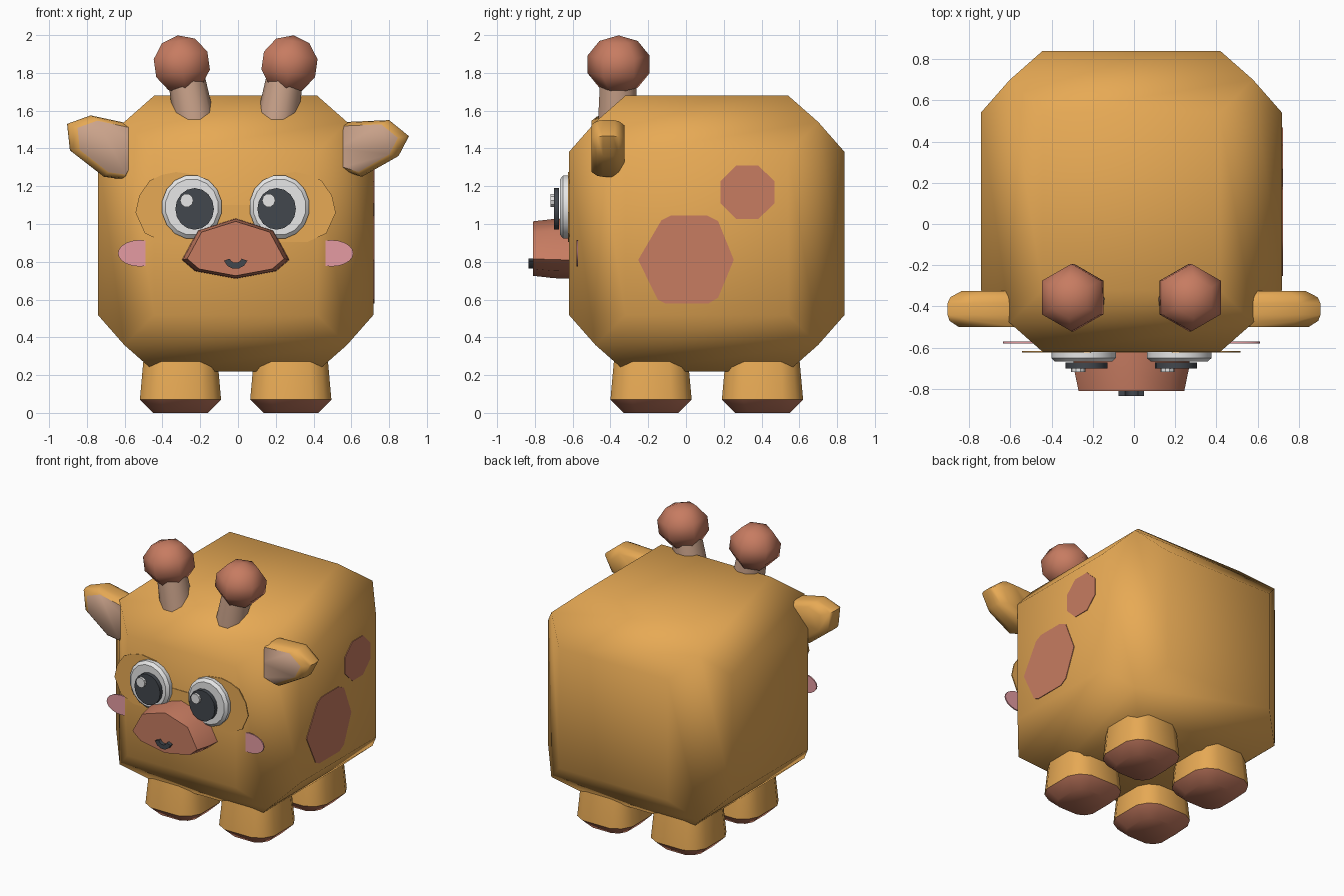
import bpy, bmesh, math
from mathutils import Matrix, Vector

if "Cube" in bpy.data.objects:
    bpy.data.objects.remove(bpy.data.objects["Cube"])

CX, CY, CZ = -0.0125, 0.11, 0.95   # body centre


def material(name, rgb):
    m = bpy.data.materials.new(name)
    m.diffuse_color = (*rgb, 1)
    m.use_nodes = True
    m.node_tree.nodes["Principled BSDF"].inputs["Base Color"].default_value = m.diffuse_color
    return m


ORANGE = material("golden orange", (0.80, 0.40, 0.09))
BROWN = material("reddish brown", (0.57, 0.20, 0.12))
TAN = material("soft tan", (0.60, 0.37, 0.26))
WHITE = material("eye white", (0.80, 0.80, 0.80))
DARK = material("dark grey", (0.055, 0.063, 0.075))
PINK = material("cheek pink", (0.78, 0.33, 0.36))


def finish(name, bm, mats, angle=180, rule=None):
    bmesh.ops.recalc_face_normals(bm, faces=bm.faces)
    for f in bm.faces:
        f.smooth = True
        if rule:
            f.material_index = rule(f)
    me = bpy.data.meshes.new(name)
    bm.to_mesh(me)
    bm.free()
    for m in mats:
        me.materials.append(m)
    if angle < 180:
        me.set_sharp_from_angle(angle=math.radians(angle))
    ob = bpy.data.objects.new(name, me)
    bpy.context.collection.objects.link(ob)
    return ob


def loft(name, rings, mats, angle=35, rule=None):
    """Skin matching rings of points and cap both ends."""
    bm = bmesh.new()
    vs = [[bm.verts.new(p) for p in r] for r in rings]
    n = len(vs[0])
    for a, b in zip(vs, vs[1:]):
        for i in range(n):
            j = (i + 1) % n
            bm.faces.new((a[i], a[j], b[j], b[i]))
    bm.faces.new(vs[0])
    bm.faces.new(vs[-1])
    return finish(name, bm, mats, angle, rule)


def front(pts, y, s=1.0, pivot=(0, 0)):
    """Place an x-z outline at depth y, scaled about a pivot."""
    px, pz = pivot
    return [(px + (x - px) * s, y, pz + (z - pz) * s) for x, z in pts]


def oval(cx, cz, rx, rz, n, turn=0.0):
    return [(cx + rx * math.cos(math.tau * (i + turn) / n),
             cz + rz * math.sin(math.tau * (i + turn) / n)) for i in range(n)]


# Body: cube with every side inset and pushed outward
bm = bmesh.new()
bmesh.ops.create_cube(bm, size=1.18)
bmesh.ops.inset_individual(bm, faces=bm.faces[:], thickness=0.225, depth=0.14)
bmesh.ops.translate(bm, verts=bm.verts, vec=(CX, CY, CZ))
finish("body", bm, [ORANGE])


# Legs with brown hooves
def leg_ring(cx, cy, z, h):
    quarter = [(h, -0.5 * h), (h, 0.5 * h), (0.82 * h, 0.82 * h)]
    pts = []
    for k in range(4):
        c, s = round(math.cos(k * math.pi / 2)), round(math.sin(k * math.pi / 2))
        pts += [(cx + c * x - s * y, cy + s * x + c * y, z) for x, y in quarter]
    return pts


for side, sx in (("left", -1), ("right", 1)):
    for end, sy in (("front", -1), ("back", 1)):
        x, y = CX + sx * 0.292, CY + sy * 0.295
        loft(f"{end}_{side}_leg",
             [leg_ring(x, y, z, h) for z, h in
              ((0, 0.145), (0.07, 0.215), (0.27, 0.197), (0.42, 0.17))],
             [ORANGE, BROWN], 50,
             lambda f: 1 if f.calc_center_median().z < 0.06 else 0)

# Horns: tilted stem and low-poly ball
for side, s in (("left", -1), ("right", 1)):
    rings = []
    for z, dx, r in ((1.42, 0.197, 0.112), (1.60, 0.228, 0.108), (1.80, 0.265, 0.098)):
        rings.append([(x, y, z) for x, y in oval(CX + s * dx, -0.36, r, r, 10)])
    loft(f"{side}_horn_stem", rings, [TAN], 50)
    bm = bmesh.new()
    bmesh.ops.create_uvsphere(bm, u_segments=6, v_segments=5, radius=1)
    bmesh.ops.transform(bm, verts=bm.verts,
                        matrix=Matrix.Translation((CX + s * 0.285, -0.357, 1.845))
                        @ Matrix.Rotation(math.radians(s * 8), 4, 'Y')
                        @ Matrix.Diagonal((0.174, 0.172, 0.155, 1)))
    finish(f"{side}_horn_ball", bm, [BROWN])

# Ears: rounded slabs with a tan front face
EARS = {
    "left": ([(-0.905, 1.53), (-0.78, 1.575), (-0.57, 1.53), (-0.553, 1.45),
              (-0.553, 1.32), (-0.60, 1.235), (-0.71, 1.25), (-0.89, 1.39)], (-0.56, 1.40)),
    "right": ([(0.905, 1.465), (0.80, 1.55), (0.566, 1.54), (0.53, 1.40),
               (0.535, 1.33), (0.56, 1.28), (0.656, 1.25), (0.85, 1.36)], (0.54, 1.41)),
}
for side, (pts, piv) in EARS.items():
    loft(f"{side}_ear",
         [front(pts, y, s, piv) for y, s in
          ((-0.325, 0.80), (-0.355, 0.96), (-0.385, 1), (-0.44, 1), (-0.47, 0.97), (-0.50, 0.84))],
         [ORANGE, TAN], 60,
         lambda f: 1 if f.calc_center_median().y < -0.495 else 0)

# Face patch behind the eyes
half = [(0.38, 0.905), (0.48, 0.95), (0.53, 1.06), (0.51, 1.15), (0.455, 1.23),
        (0.39, 1.26), (0.315, 1.275), (0.20, 1.26), (0.08, 1.10)]
patch = [(CX + x, z) for x, z in half] + [(CX - x, z) for x, z in reversed(half)]
loft("face_patch", [front(patch, -0.616), front(patch, -0.624)], [ORANGE])

# Eyes, pupils, glints and cheeks
for side, s in (("left", -1), ("right", 1)):
    ex = CX + s * 0.232
    white = oval(ex, 1.09, 0.16, 0.17, 16, 0.5)
    loft(f"{side}_eye", [front(white, -0.60), front(white, -0.65),
                         front(white, -0.668, 0.88, (ex, 1.09))], [WHITE])
    pupil = oval(CX + s * 0.217, 1.08, 0.102, 0.11, 16)
    loft(f"{side}_pupil", [front(pupil, -0.672), front(pupil, -0.70)], [DARK])
    glint = oval(CX + s * 0.217 - 0.042, 1.125, 0.035, 0.036, 10)
    loft(f"{side}_eye_glint", [front(glint, -0.70), front(glint, -0.718)], [WHITE])
    cheek = oval(CX + s * 0.508, 0.845, 0.115, 0.07, 20)
    loft(f"{side}_cheek", [front(cheek, -0.571), front(cheek, -0.580)], [PINK])

# Muzzle: tapered prism, and a small smile on its front
half = [(0.20, 0.967), (0.285, 0.81), (0.215, 0.75)]
muzzle = ([(CX, 1.03)] + [(CX + x, z) for x, z in half] + [(CX, 0.71)]
          + [(CX - x, z) for x, z in reversed(half)])
loft("muzzle", [front(muzzle, -0.60), front(muzzle, -0.70, 0.98, (CX, 0.87)),
                front(muzzle, -0.81, 0.90, (CX, 0.87))], [BROWN], 60)
arc = [math.radians(200 + 28 * i) for i in range(6)]
smile = ([(CX + 0.066 * math.cos(a), 0.828 + 0.066 * math.sin(a)) for a in arc]
         + [(CX + 0.034 * math.cos(a), 0.828 + 0.034 * math.sin(a)) for a in reversed(arc)])
loft("mouth", [front(smile, -0.80), front(smile, -0.835)], [DARK])

# Side spots on the right flank
big = [(-0.253, 0.81), (-0.13, 1.02), (-0.08, 1.045), (0.11, 1.045), (0.17, 1.015),
       (0.253, 0.81), (0.17, 0.61), (0.12, 0.58), (-0.11, 0.58), (-0.15, 0.60)]
small = oval(0.325, 1.168, 0.155, 0.152, 8, 0.5)
for name, pts in (("large_spot", big), ("small_spot", small)):
    loft(name, [[(x, y, z) for y, z in pts] for x in (0.714, 0.722)], [BROWN])
